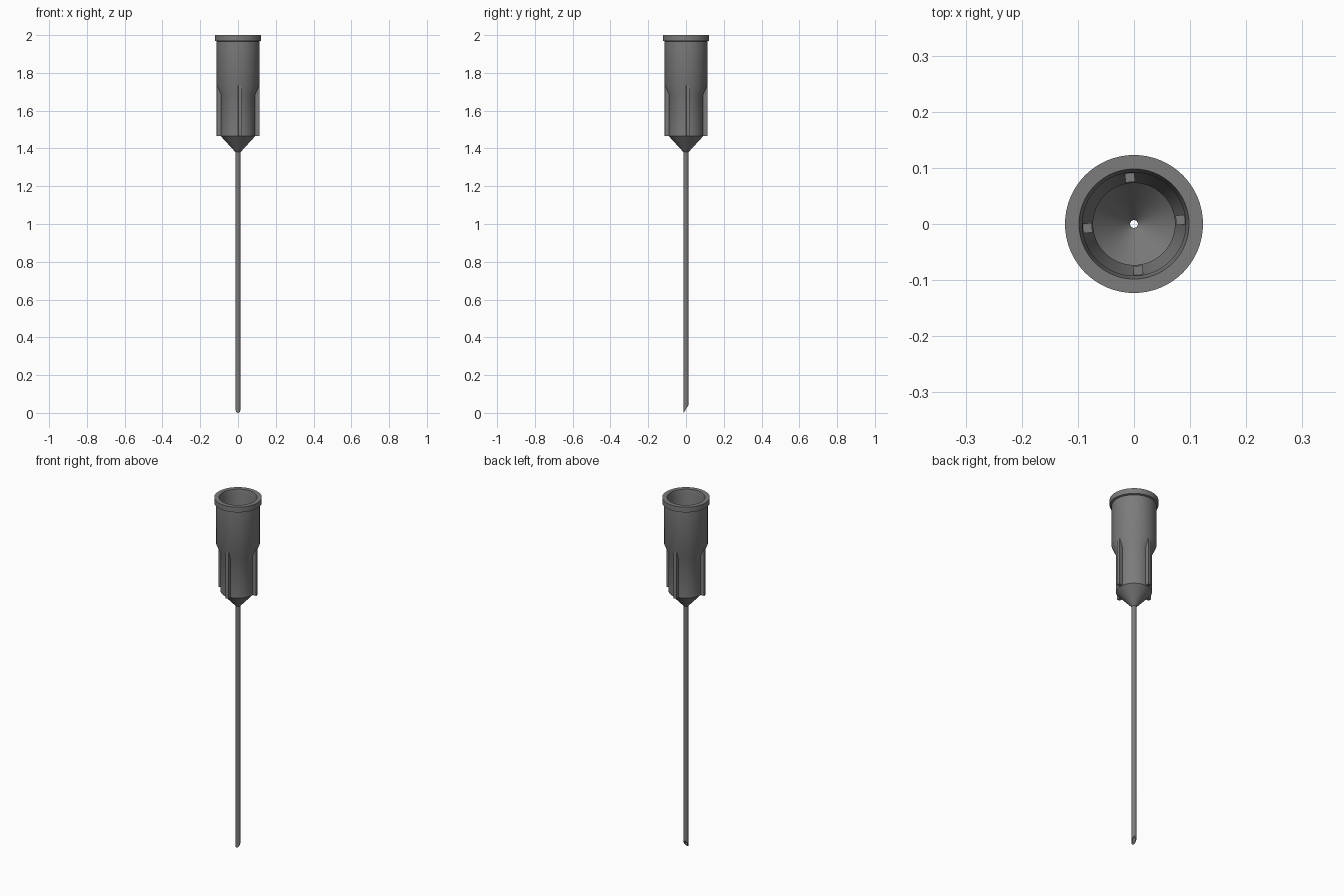
import bpy, bmesh, math
from mathutils import Matrix

if "Cube" in bpy.data.objects:
    bpy.data.objects.remove(bpy.data.objects["Cube"])

grey = bpy.data.materials.new("dark_grey")
grey.diffuse_color = (0.2, 0.2, 0.2, 1)
grey.use_nodes = True
grey.node_tree.nodes["Principled BSDF"].inputs["Base Color"].default_value = grey.diffuse_color


def finish(name, bm, smooth=True):
    bmesh.ops.recalc_face_normals(bm, faces=bm.faces)
    me = bpy.data.meshes.new(name)
    bm.to_mesh(me)
    bm.free()
    me.materials.append(grey)
    ob = bpy.data.objects.new(name, me)
    bpy.context.collection.objects.link(ob)
    if smooth:
        bpy.ops.object.select_all(action='DESELECT')
        ob.select_set(True)
        bpy.context.view_layer.objects.active = ob
        bpy.ops.object.shade_smooth_by_angle(angle=math.radians(25))
    return ob


def lathe(name, profile, segs, slope=lambda i, y: 0.0):
    """Closed (r, z) profile turned about z; slope shifts ring i by its y."""
    bm = bmesh.new()
    rings = []
    for i, (r, z) in enumerate(profile):
        ring = []
        for k in range(segs):
            a = 2 * math.pi * k / segs
            y = r * math.sin(a)
            ring.append(bm.verts.new((r * math.cos(a), y, z + slope(i, y))))
        rings.append(ring)
    for i, ra in enumerate(rings):
        rb = rings[(i + 1) % len(rings)]
        for k in range(segs):
            n = (k + 1) % segs
            bm.faces.new((ra[k], ra[n], rb[n], rb[k]))
    return finish(name, bm)


# Hollow hub: lip, body, shoulder, lower barrel, cone, then the inside wall
lathe("hub", [
    (0.123, 2.0), (0.123, 1.97), (0.113, 1.967), (0.113, 1.735),
    (0.091, 1.685), (0.091, 1.465), (0.013, 1.38), (0.007, 1.38),
    (0.007, 1.40), (0.073, 1.475), (0.073, 1.685), (0.092, 1.735),
    (0.092, 1.965), (0.098, 2.0)], 64)

# Hollow needle tube with slanted tip
R, r = 0.013, 0.007
tilt = 0.04 / (2 * R)
lathe("needle_tube", [(R, 1.40), (R, 0.02), (r, 0.02), (r, 1.40)], 32,
      lambda i, y: y * tilt if i in (1, 2) else 0.0)

# Four grip ribs, turned slightly about the axis
bm = bmesh.new()
r0, r1, z0, z1, w = 0.075, 0.113, 1.465, 1.733, 0.017
for k in range(4):
    m = (Matrix.Rotation(math.radians(5 + 90 * k), 4, 'Z')
         @ Matrix.Translation(((r0 + r1) / 2, 0, (z0 + z1) / 2))
         @ Matrix.Diagonal((r1 - r0, w, z1 - z0, 1)))
    bmesh.ops.create_cube(bm, size=1, matrix=m)
finish("grip_ribs", bm, smooth=False)
